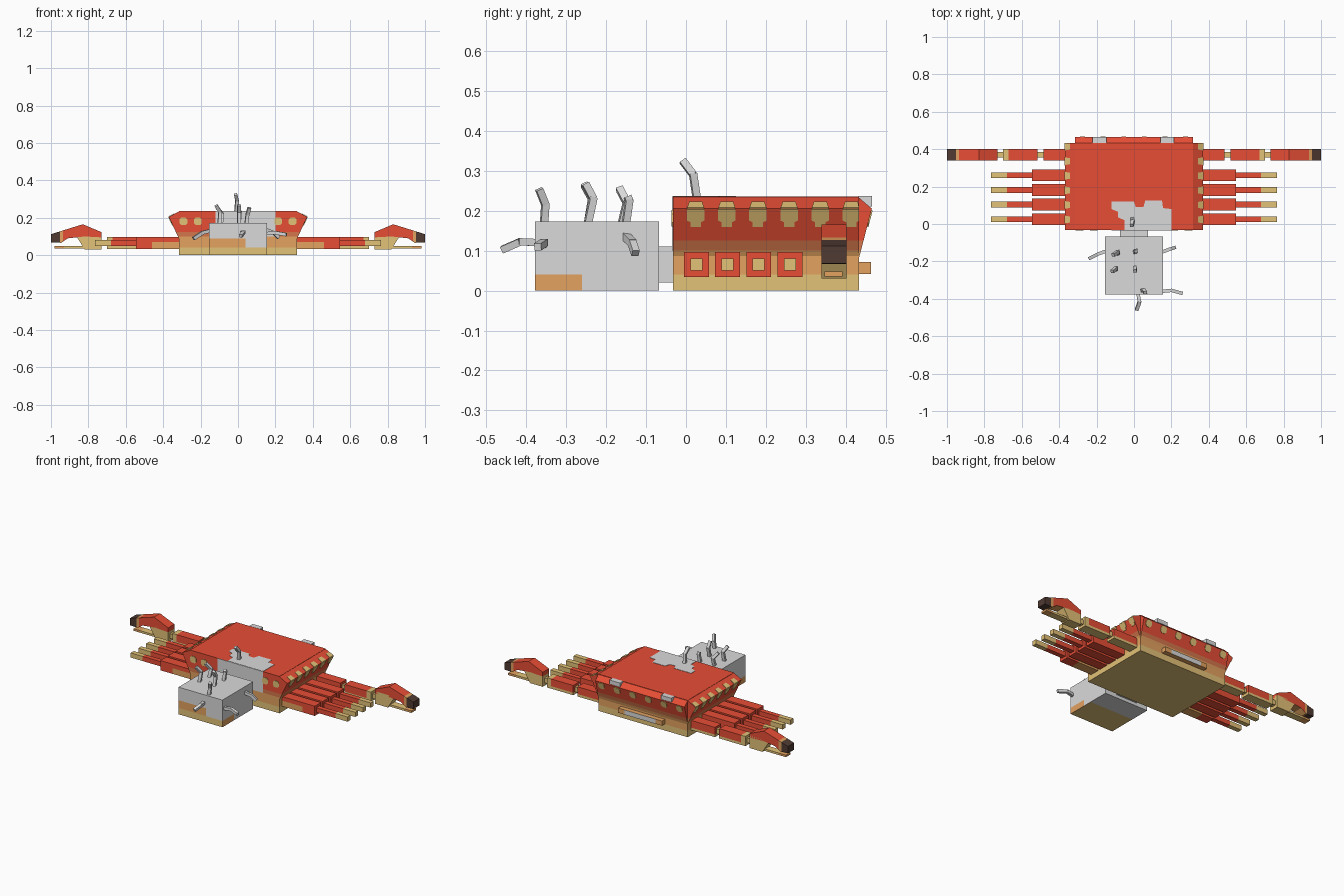
import bpy, bmesh
from mathutils import Vector

if "Cube" in bpy.data.objects:
    bpy.data.objects.remove(bpy.data.objects["Cube"])

# Palette (linear values)
COLORS = {"red": (0.80, 0.075, 0.036), "tan": (0.77, 0.54, 0.185),
          "orange": (0.77, 0.36, 0.115), "brick": (0.66, 0.18, 0.07),
          "dark": (0.08, 0.042, 0.032), "grey": (0.70, 0.70, 0.70)}
NAMES = list(COLORS)
MATS = []
for n, c in COLORS.items():
    m = bpy.data.materials.new(n)
    m.diffuse_color = (*c, 1)
    m.use_nodes = True
    m.node_tree.nodes["Principled BSDF"].inputs["Base Color"].default_value = m.diffuse_color
    MATS.append(m)


def finish(name, bm, color="red", cuts=(), rule=None):
    """Cut the faces along axis planes, then colour them by rule(centre, normal)."""
    bmesh.ops.recalc_face_normals(bm, faces=bm.faces)
    for axis, value in cuts:
        co, no = Vector(), Vector()
        co[axis], no[axis] = value, 1
        bmesh.ops.bisect_plane(bm, geom=bm.verts[:] + bm.edges[:] + bm.faces[:],
                               plane_co=co, plane_no=no)
    bm.normal_update()
    for f in bm.faces:
        c = rule(f.calc_center_median(), f.normal) if rule else color
        f.material_index = NAMES.index(c)
    me = bpy.data.meshes.new(name)
    bm.to_mesh(me)
    bm.free()
    for m in MATS:
        me.materials.append(m)
    ob = bpy.data.objects.new(name, me)
    bpy.context.collection.objects.link(ob)
    return ob


def solid(name, pts, shift, **kw):
    """Polygon of 3D points extruded by a vector."""
    bm = bmesh.new()
    f = bm.faces.new([bm.verts.new(p) for p in pts])
    r = bmesh.ops.extrude_face_region(bm, geom=[f], use_keep_orig=True)
    bmesh.ops.translate(bm, vec=shift,
                        verts=[v for v in r["geom"] if isinstance(v, bmesh.types.BMVert)])
    return finish(name, bm, **kw)


def box(name, x, y, z, **kw):
    x0, x1 = sorted(x)
    return solid(name, [(x0, y[0], z[0]), (x1, y[0], z[0]), (x1, y[1], z[0]), (x0, y[1], z[0])],
                 (0, 0, z[1] - z[0]), **kw)


def body_color(c, n):
    if c.z < 0.04:
        return "tan"
    if c.z < 0.1:
        return "orange"
    return "brick" if c.z < 0.125 else "red"


BANDS = [(2, 0.04), (2, 0.1), (2, 0.125)]

# Body core and flared rims
box("body", (-.315, .315), (-.033, .433), (0, .235), cuts=BANDS, rule=body_color)
for s in (-1, 1):
    solid("side_rim", [(s * .312, -.033, .235), (s * .37, -.033, .205), (s * .312, -.033, .08)],
          (0, .466, 0), cuts=BANDS[1:], rule=body_color)
solid("back_rim", [(-.315, .43, .235), (-.315, .465, .205), (-.315, .43, .07)],
      (.63, 0, 0), cuts=BANDS[1:], rule=body_color)

# Pale spots along the rims
SPOT = [(-.013, .16), (.013, .16), (.013, .172), (.022, .176), (.022, .204),
        (-.022, .204), (-.022, .176), (-.013, .172)]
BLOB = [(-.011, .16), (.011, .16), (.021, .17), (.021, .191),
        (.011, .201), (-.011, .201), (-.021, .191), (-.021, .17)]
for i in range(6):
    y = .024 + .078 * i
    for s in (-1, 1):
        solid("side_spot", [(s * (.37 - (.205 - z) * .464), min(y + d, .433), z) for d, z in SPOT],
              (s * .003, 0, -.001), color="tan")
        lo, hi = y - .016, min(y + .016, .433)
        solid("rim_spot", [(s * .371, lo - .005, .205), (s * .371, min(hi + .005, .433), .205),
                           (s * .341, hi, .22), (s * .341, lo, .22)],
              (s * .001, 0, .003), color="tan")
    x = -.275 + .11 * i
    solid("back_spot", [(x + d, .465 - (.205 - z) * .26, z) for d, z in BLOB],
          (0, .003, -.001), color="tan")
for x in (-.292, -.215, .215, .292):
    solid("front_spot", [(x + d, -.033, z) for d, z in BLOB], (0, -.003, 0), color="tan")

# Grey patches on the shell
solid("top_patch", [(-.12, .12, .235), (0, .12, .235), (.01, .09, .235), (.05, .09, .235),
                    (.06, .125, .235), (.15, .125, .235), (.155, .085, .235), (.2, .08, .235),
                    (.2, -.033, .235), (-.05, -.033, .235), (-.05, .02, .235),
                    (-.085, .035, .235), (-.085, .065, .235), (-.12, .08, .235)],
      (0, 0, .002), color="grey")
box("front_patch", (-.12, .2), (-.035, -.033), (.1, .235), color="grey")
for x in (-.185, .178):
    box("back_lug", (x - .037, x + .037), (.432, .465), (.21, .236), color="grey")

# Tail strip
box("tail_strip", (-.155, .155), (.43, .463), (.042, .072), cuts=[(0, -.11), (0, .11)],
    rule=lambda c, n: "grey" if abs(c.x) < .11 and abs(n.z) < .5 else "orange")


# Neck and head
def head_color(c, n):
    if n.z < -.5:
        return "tan" if c.y < -.2 else "grey"
    if n.y < -.5:
        if c.z < .04:
            return "tan"
        return "orange" if c.z < .09 and c.x < .04 else "grey"
    return "orange" if c.z < .04 and c.y < -.26 and n.z < .5 else "grey"


box("neck", (-.075, .075), (-.07, -.03), (.02, .11), color="grey")
box("head", (-.155, .155), (-.378, -.068), (0, .173),
    cuts=[(2, .04), (2, .09), (1, -.26), (1, -.2), (0, .04)], rule=head_color)

# Bent stalks: base, bend and tip
STALKS = [((.02, -.37, .12), (.03, -.415, .122), (.015, -.456, .104)),
          ((.045, -.355, .17), (.05, -.352, .215), (.06, -.366, .25)),
          ((-.1, -.245, .17), (-.095, -.235, .23), (-.115, -.253, .262)),
          ((.005, -.245, .17), (.005, -.232, .23), (.005, -.25, .264)),
          ((-.09, -.16, .17), (-.085, -.148, .22), (-.11, -.165, .252)),
          ((.005, -.15, .17), (.01, -.142, .225), (.01, -.145, .232)),
          ((.15, -.36, .115), (.2, -.355, .12), (.255, -.37, .11)),
          ((.15, -.15, .135), (.19, -.135, .12), (.215, -.127, .096)),
          ((-.15, -.145, .13), (-.19, -.16, .12), (-.235, -.182, .09)),
          ((-.01, .027, .23), (-.005, .018, .29), (-.012, -.006, .322))]
for path in STALKS:
    for a, b in zip(path, path[1:]):
        a, b = Vector(a), Vector(b)
        d = (b - a).normalized()
        u = d.cross(Vector((1, .2, 0)) if abs(d.x) < .7 else Vector((0, 0, 1))).normalized() * .009
        v = d.cross(u).normalized() * .009
        solid("stalk", [a + u + v, a + u - v, a - u - v, a - u + v], b - a + d * .004, color="grey")

for s in (-1, 1):
    # Walking legs
    for i, y in enumerate((.026, .104, .182, .26)):
        first = i == 0
        box("leg_upper", (s * .3, s * .545), (y - .031, y + .031), (.034, .096),
            cuts=[(0, s * .46), (2, .07)],
            rule=lambda c, n, k=first: "orange" if k and abs(c.x) < .46 and c.z < .07
            and n.z < .5 else "red")
        box("leg_lower", (s * .54, s * .765), (y - .015, y + .015), (.05, .08),
            cuts=[(0, s * .68)], rule=lambda c, n: "tan" if abs(c.x) > .68 else "red")

    # Claw arm with narrow joints
    y0, y1 = .339, .401
    for x0, x1 in ((.3, .485), (.515, .7)):
        box("arm", (s * x0, s * x1), (y0, y1), (.034, .096), cuts=[(2, .05), (0, s * .67)],
            rule=lambda c, n: "tan" if c.z < .05 or abs(c.x) > .67 else "red")
    for x0, x1 in ((.48, .52), (.69, .74)):
        box("arm_joint", (s * x0, s * x1), (.355, .385), (.05, .08), color="tan")

    # Claw: upper pincer, palm and lower pincer
    def claw_color(c, n):
        x = abs(c.x)
        if x > .953:
            return "dark"
        return "orange" if x > .935 or (n.z < -.5 and x > .83) else "red"
    solid("upper_pincer", [(s * x, y0, z) for x, z in
                           ((.73, .123), (.83, .165), (1, .112), (1, .068),
                            (.945, .066), (.91, .09), (.82, .1), (.73, .095))],
          (0, y1 - y0, 0), cuts=[(0, s * .935), (0, s * .953)], rule=claw_color)
    solid("palm", [(s * x, y0, z) for x, z in
                   ((.73, .11), (.82, .11), (.86, .095), (.82, .03), (.73, .03))],
          (0, y1 - y0, 0), color="tan")
    box("lower_pincer", (s * .74, s * .98), (.347, .392), (.035, .048), cuts=[(0, s * .93)],
        rule=lambda c, n: "orange" if abs(c.x) > .93 else "tan")
